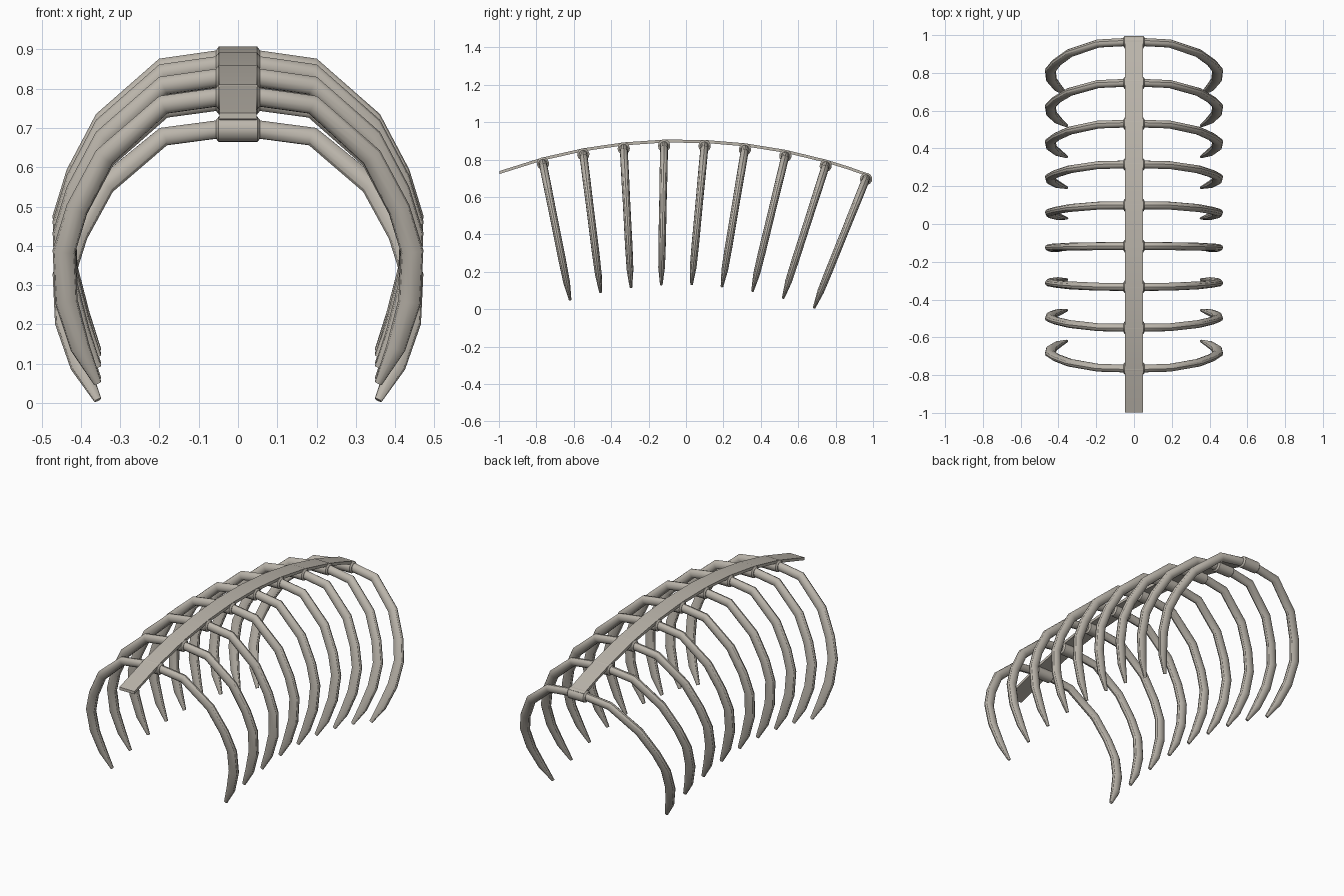
import bpy, bmesh, math
from mathutils import Vector

cube = bpy.data.objects.get("Cube")
if cube:
    bpy.data.objects.remove(cube, do_unlink=True)

bone = bpy.data.materials.new("pale bone")
bone.use_nodes = True
COLOUR = (0.50, 0.465, 0.41, 1)
bone.diffuse_color = COLOUR
bone.node_tree.nodes["Principled BSDF"].inputs["Base Color"].default_value = COLOUR

SIDES = 12
RIBS = 9
PEAK_Y, PEAK_Z, RADIUS = -0.03, 0.908, 2.85


def loft(name, rings):
    """Skin a list of closed rings of points and cap both ends."""
    bm = bmesh.new()
    loops = [[bm.verts.new(p) for p in ring] for ring in rings]
    n = len(loops[0])
    for a, b in zip(loops, loops[1:]):
        for i in range(n):
            j = (i + 1) % n
            bm.faces.new((a[i], a[j], b[j], b[i]))
    bm.faces.new(loops[0])
    bm.faces.new(loops[-1])
    bmesh.ops.recalc_face_normals(bm, faces=bm.faces)
    mesh = bpy.data.meshes.new(name)
    bm.to_mesh(mesh)
    bm.free()
    mesh.materials.append(bone)
    obj = bpy.data.objects.new(name, mesh)
    bpy.context.collection.objects.link(obj)
    bpy.ops.object.select_all(action='DESELECT')
    obj.select_set(True)
    bpy.context.view_layer.objects.active = obj
    bpy.ops.object.shade_smooth_by_angle(angle=math.radians(32))
    return obj


def sweep(name, stations):
    """Sweep an ellipse along stations of (x, z, in-plane radius, y radius)."""
    pts = [Vector((x, 0, z)) for x, z, _, _ in stations]
    rings = []
    for k, (_, _, ru, rv) in enumerate(stations):
        before = (pts[k] - pts[max(k - 1, 0)]).normalized()
        after = (pts[min(k + 1, len(pts) - 1)] - pts[k]).normalized()
        t = (before + after).normalized()
        u = Vector((-t.z, 0, t.x))
        rings.append([pts[k] + u * ru * math.cos(q) + Vector((0, rv * math.sin(q), 0))
                      for q in (2 * math.pi * i / SIDES for i in range(SIDES))])
    return loft(name, rings)


def spine_z(y):
    return PEAK_Z - RADIUS + math.sqrt(RADIUS ** 2 - (y - PEAK_Y) ** 2)


# Half of a rib, from the spine to the tip
half = [(0.05, 0, 0.024, 0.021), (0.19, -0.02, 0.025, 0.021), (0.34, -0.155, 0.027, 0.021),
        (0.41, -0.29, 0.028, 0.020), (0.443, -0.40, 0.029, 0.020),
        (0.437, -0.53, 0.029, 0.020), (0.402, -0.65, 0.025, 0.018),
        (0.357, -0.743, 0.010, 0.007)]
rib = [(-x, z, a, b) for x, z, a, b in reversed(half)] + half

# Collar with chamfered ends
collar = [(-0.056, 0, 0.024, 0.024), (-0.049, 0, 0.033, 0.033),
          (0.049, 0, 0.033, 0.033), (0.056, 0, 0.024, 0.024)]

# Ribs fan out along the arched spine
rib_ys = [-0.765 + 0.216 * i for i in range(RIBS)]
for i, y in enumerate(rib_ys):
    tilt = math.radians(-11.3 + 4.16 * i)
    for part, stations in (("rib", rib), ("rib_collar", collar)):
        obj = sweep(f"{part}_{i + 1}", stations)
        obj.location = (0, y, spine_z(y) - 0.033)
        obj.rotation_euler.x = -tilt

# Thin arched spine strap
rings = []
for y in [-0.998] + rib_ys[:-1] + [0.87, 0.985]:
    z = spine_z(y)
    rings.append([(-0.047, y, z), (0.047, y, z), (0.047, y, z - 0.016), (-0.047, y, z - 0.016)])
loft("spine", rings)
